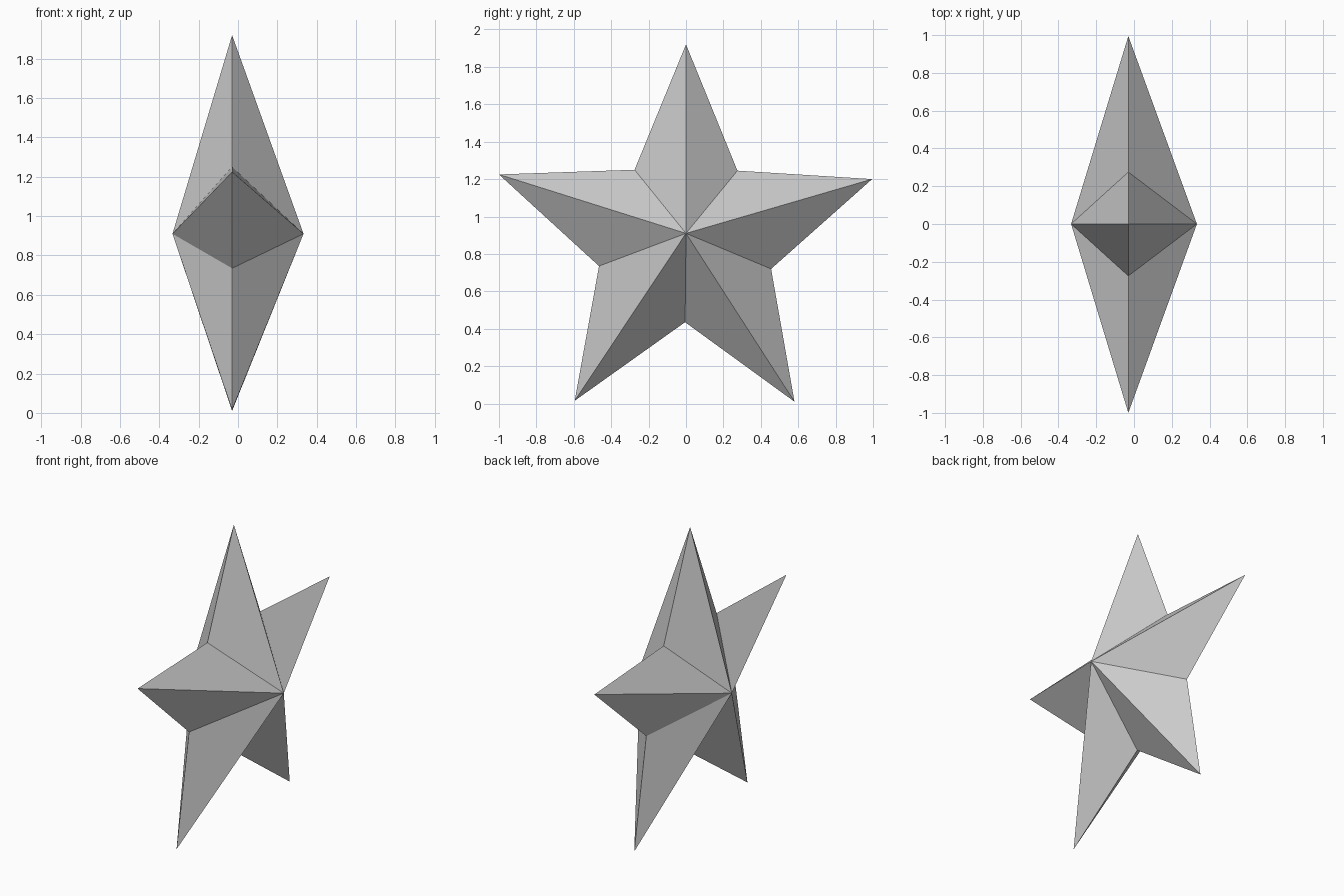
import bpy
import bmesh

if "Cube" in bpy.data.objects:
    bpy.data.objects.remove(bpy.data.objects["Cube"])

# Outline of the five-pointed star as (y, z), alternating tip and notch
OUTLINE = [(0, 1.92), (0.275, 1.245), (0.995, 1.2), (0.455, 0.72), (0.58, 0.01),
           (-0.005, 0.435), (-0.595, 0.015), (-0.465, 0.735), (-1.0, 1.225), (-0.275, 1.25)]
RIM_X = -0.03
APEX_X = 0.333
CENTRE_Z = 0.91

grey = bpy.data.materials.new("light grey")
grey.diffuse_color = (0.6, 0.6, 0.6, 1)
grey.use_nodes = True
grey.node_tree.nodes["Principled BSDF"].inputs["Base Color"].default_value = grey.diffuse_color

# Faceted star: the rim is joined to one apex on each side
bm = bmesh.new()
rim = [bm.verts.new((RIM_X, y, z)) for y, z in OUTLINE]
for x in (APEX_X, -APEX_X):
    apex = bm.verts.new((x, 0, CENTRE_Z))
    for i, v in enumerate(rim):
        bm.faces.new((apex, v, rim[(i + 1) % len(rim)]))
bmesh.ops.recalc_face_normals(bm, faces=bm.faces)

mesh = bpy.data.meshes.new("star")
bm.to_mesh(mesh)
bm.free()
mesh.materials.append(grey)
star = bpy.data.objects.new("star", mesh)
bpy.context.collection.objects.link(star)
